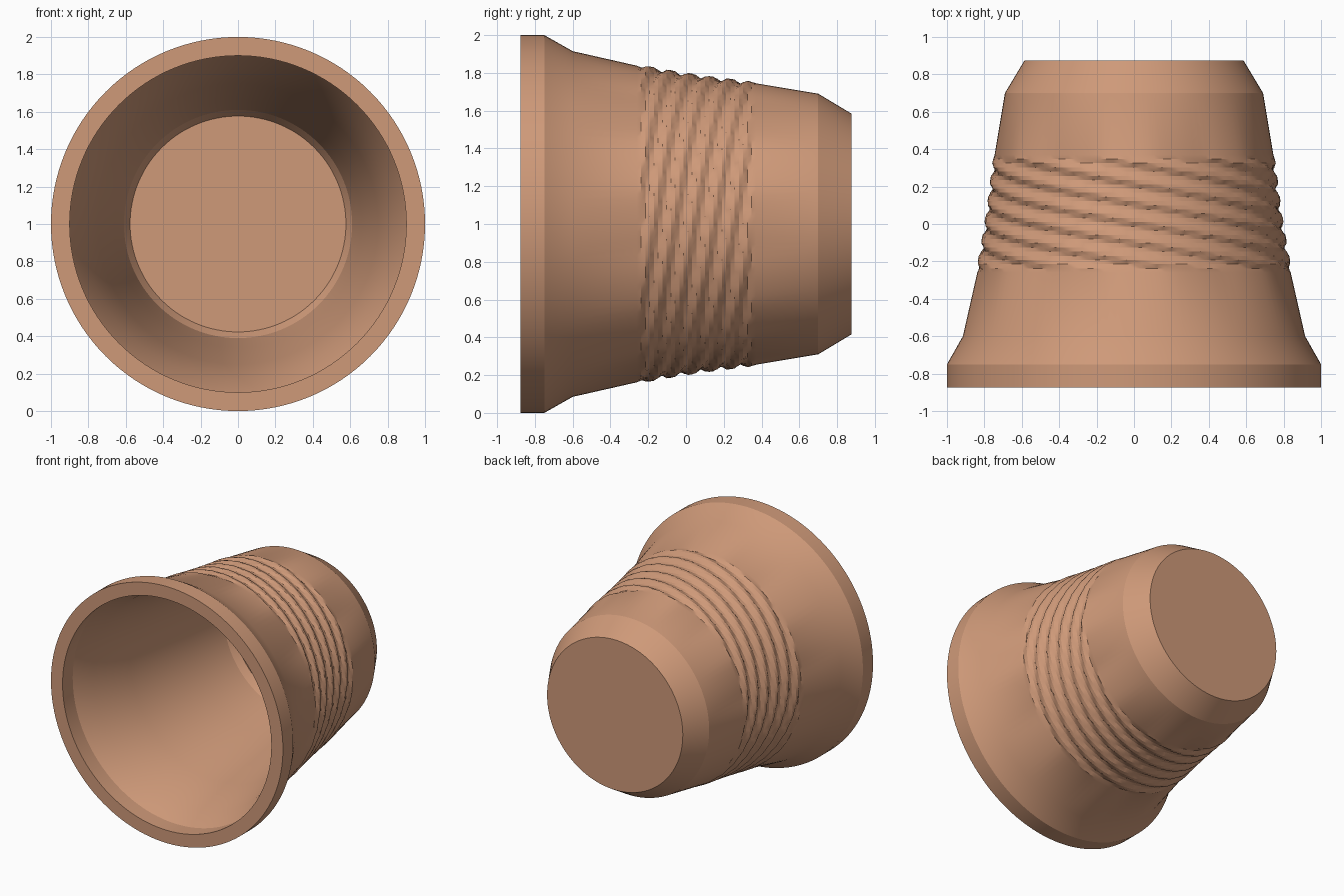
import bpy, bmesh
from math import pi, sin, cos

cube = bpy.data.objects.get("Cube")
if cube:
    bpy.data.objects.remove(cube, do_unlink=True)

SEGMENTS = 128
BAND_START, BAND_END, BAND_ROWS = -0.26, 0.37, 28
RIB_PITCH, RIB_STARTS, RIB_HEIGHT = 0.105, 8, 0.009

# Profiles as (radius, y): outside from rim to closed end, inside from floor to rim
front_profile = [(0.90, -0.875), (1.0, -0.875), (1.0, -0.75), (0.915, -0.6)]
back_profile = [(0.69, 0.70), (0.585, 0.875)]
inner_profile = [(0.577, 0.755), (0.61, 0.70), (0.66, 0.37),
                 (0.75, -0.26), (0.83, -0.6), (0.90, -0.75)]

band_profile = []
for i in range(BAND_ROWS + 1):
    t = i / BAND_ROWS
    sag = 0.008 * 4 * t * (1 - t)
    band_profile.append((0.838 + (0.745 - 0.838) * t - sag,
                         BAND_START + (BAND_END - BAND_START) * t))


def rib_offset(y, angle):
    """Height of the slanted grip ribs, fading out at the band edges."""
    if not BAND_START <= y <= BAND_END:
        return 0.0
    fade = min(1, (y - BAND_START) / 0.04, (BAND_END - y) / 0.04)
    wave = sin(2 * pi * y / RIB_PITCH - RIB_STARTS * angle)
    return RIB_HEIGHT * fade * max(-1, min(1, 2 * wave))


def add_ring(bm, radius, y, ribbed=False):
    ring = []
    for i in range(SEGMENTS):
        a = 2 * pi * i / SEGMENTS
        r = radius + (rib_offset(y, a) if ribbed else 0)
        ring.append(bm.verts.new((r * cos(a), y, 1 + r * sin(a))))
    return ring


def bridge(bm, ring_a, ring_b):
    for i in range(SEGMENTS):
        j = (i + 1) % SEGMENTS
        bm.faces.new((ring_a[i], ring_a[j], ring_b[j], ring_b[i]))


# Hollow tapered cup with ribbed grip band
bm = bmesh.new()
outer = [add_ring(bm, r, y) for r, y in front_profile]
outer += [add_ring(bm, r, y, True) for r, y in band_profile]
outer += [add_ring(bm, r, y) for r, y in back_profile]
inner = [add_ring(bm, r, y) for r, y in inner_profile]

for chain in (outer, inner):
    for a, b in zip(chain, chain[1:]):
        bridge(bm, a, b)
bridge(bm, inner[-1], outer[0])
bm.faces.new(outer[-1])
bm.faces.new(inner[0])
bmesh.ops.recalc_face_normals(bm, faces=bm.faces[:])

mesh = bpy.data.meshes.new("cup")
bm.to_mesh(mesh)
bm.free()
cup = bpy.data.objects.new("cup", mesh)
bpy.context.collection.objects.link(cup)

# Copper clay colour
color = (0.62, 0.32, 0.19, 1)
mat = bpy.data.materials.new("copper")
mat.use_nodes = True
mat.diffuse_color = color
mat.node_tree.nodes["Principled BSDF"].inputs["Base Color"].default_value = color
mesh.materials.append(mat)

bpy.context.view_layer.objects.active = cup
cup.select_set(True)
bpy.ops.object.shade_smooth_by_angle(angle=pi / 9)
